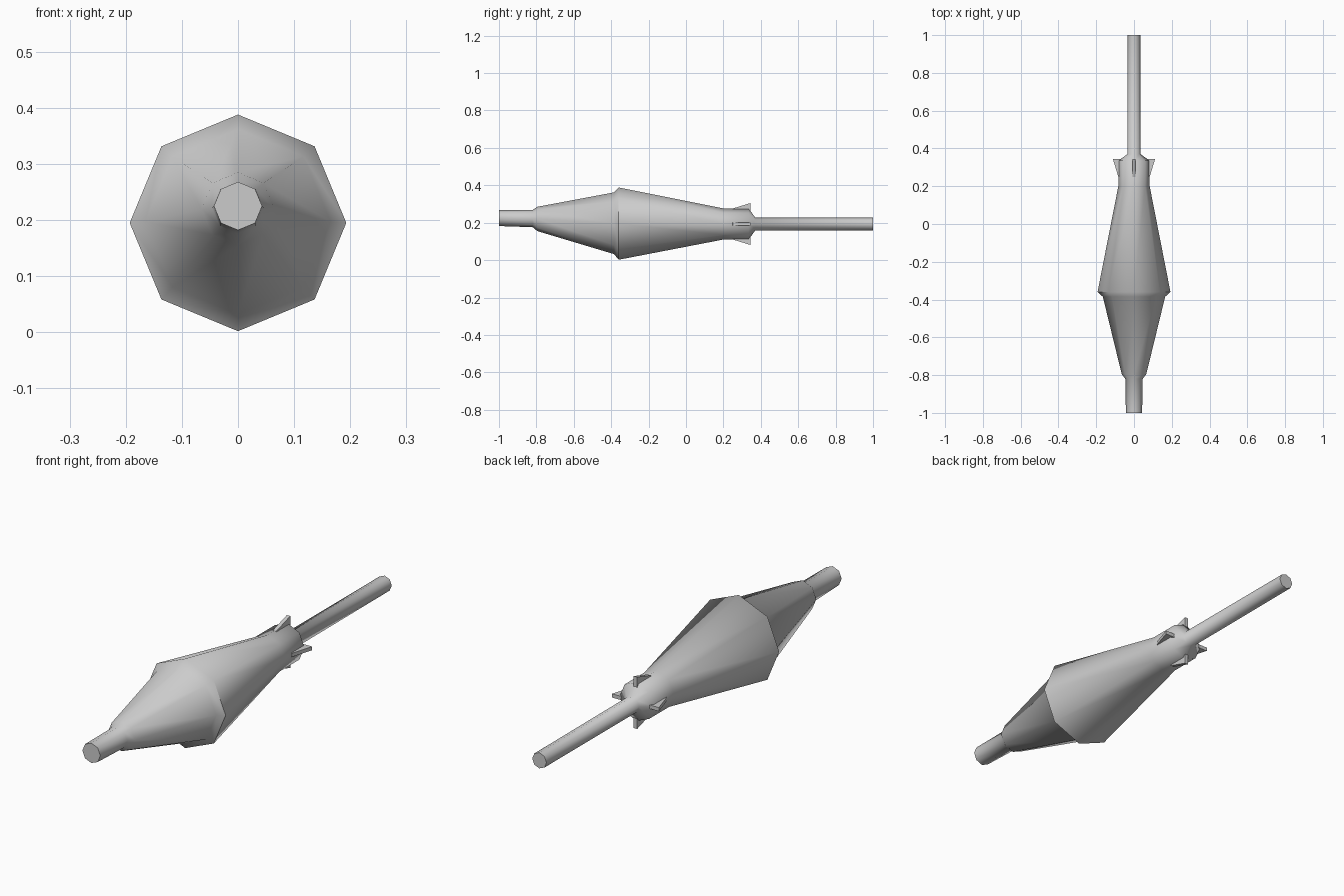
import bpy, bmesh
from math import sin, cos, pi, radians

if "Cube" in bpy.data.objects:
    bpy.data.objects.remove(bpy.data.objects["Cube"])


def finish(name, bm):
    bmesh.ops.recalc_face_normals(bm, faces=bm.faces)
    me = bpy.data.meshes.new(name)
    bm.to_mesh(me)
    bm.free()
    ob = bpy.data.objects.new(name, me)
    bpy.context.collection.objects.link(ob)
    return ob


def loft(name, rings, sides=8):
    """Capped tube along y; each ring is (y, centre z, radius)."""
    bm = bmesh.new()
    loops = []
    for y, z, r in rings:
        loops.append([bm.verts.new((r * sin(2 * pi * i / sides), y,
                                    z + r * cos(2 * pi * i / sides)))
                      for i in range(sides)])
    for a, b in zip(loops, loops[1:]):
        for i in range(sides):
            j = (i + 1) % sides
            bm.faces.new((a[i], a[j], b[j], b[i]))
    bm.faces.new(loops[0])
    bm.faces.new(loops[-1])
    ob = finish(name, bm)
    bpy.ops.object.select_all(action='DESELECT')
    ob.select_set(True)
    bpy.context.view_layer.objects.active = ob
    bpy.ops.object.shade_smooth_by_angle(angle=radians(55))
    return ob


# Nose, double cone, rear collar and tail rod in one octagonal skin
loft("body", [
    (-1.0, 0.225, 0.043), (-0.82, 0.222, 0.046), (-0.795, 0.22, 0.065),
    (-0.385, 0.197, 0.165), (-0.36, 0.195, 0.193), (0.2, 0.193, 0.083),
    (0.335, 0.193, 0.083), (0.37, 0.193, 0.035), (1.0, 0.193, 0.034)])

# Four small wedge fins around the collar: (radial distance, y)
FIN = [(0.06, 0.245), (0.083, 0.25), (0.112, 0.345), (0.06, 0.345)]
for k, label in enumerate(("top", "right", "bottom", "left")):
    s, c = sin(k * pi / 2), cos(k * pi / 2)
    bm = bmesh.new()
    sides = [[bm.verts.new((r * s + t * c, y, 0.193 + r * c - t * s))
              for r, y in FIN] for t in (-0.008, 0.008)]
    for loop in sides:
        bm.faces.new(loop)
    for i in range(4):
        j = (i + 1) % 4
        bm.faces.new((sides[0][i], sides[0][j], sides[1][j], sides[1][i]))
    finish("fin_" + label, bm)
